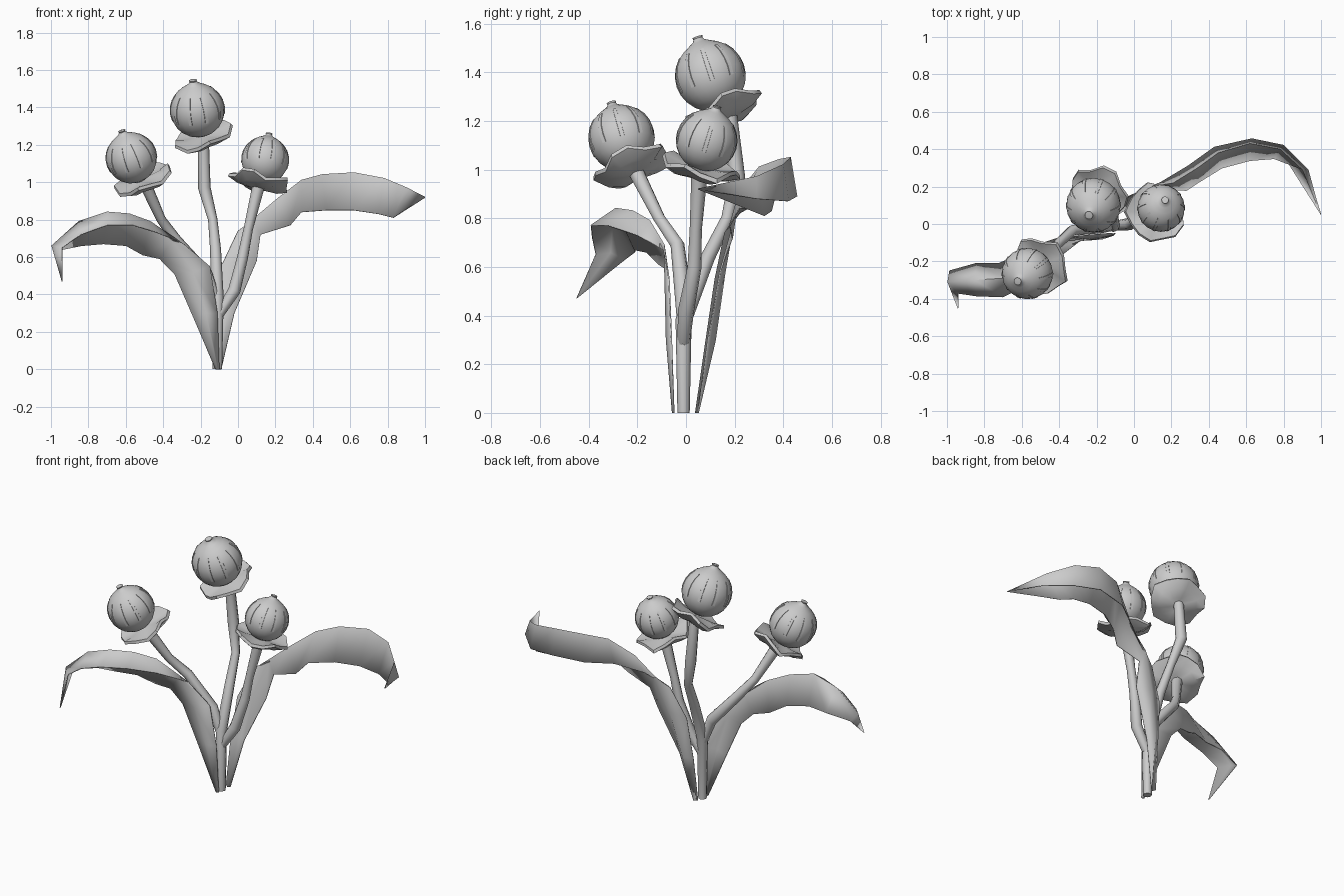
import bpy, bmesh, math
from math import sin, cos, pi
from mathutils import Vector

if "Cube" in bpy.data.objects:
    bpy.data.objects.remove(bpy.data.objects["Cube"])


def mesh_object(name, verts, faces, angle=40):
    me = bpy.data.meshes.new(name)
    me.from_pydata([tuple(v) for v in verts], [], faces)
    bm = bmesh.new()
    bm.from_mesh(me)
    bmesh.ops.remove_doubles(bm, verts=bm.verts, dist=1e-5)
    bmesh.ops.recalc_face_normals(bm, faces=bm.faces)
    bm.to_mesh(me)
    bm.free()
    ob = bpy.data.objects.new(name, me)
    bpy.context.collection.objects.link(ob)
    bpy.ops.object.select_all(action='DESELECT')
    ob.select_set(True)
    bpy.context.view_layer.objects.active = ob
    bpy.ops.object.shade_smooth_by_angle(angle=math.radians(angle))
    return ob


def grid_faces(rows, cols, closed=False):
    n = cols if closed else cols - 1
    return [(i * cols + j, i * cols + (j + 1) % cols, (i + 1) * cols + (j + 1) % cols, (i + 1) * cols + j)
            for i in range(rows - 1) for j in range(n)]


def place(ob, centre, axis):
    ob.location = centre
    ob.rotation_mode = 'QUATERNION'
    ob.rotation_quaternion = Vector((0, 0, 1)).rotation_difference(Vector(axis).normalized())


# Round seed pod with a pinched tip and fine raised ribs
def pod(name, centre, axis, r):
    n = 20
    prof = [(r * sin(a), -r * cos(a)) for a in [pi * k / 12 for k in range(11)]]
    prof += [(r * .29, r * .98), (r * .17, r * 1.05), (r * .13, r * 1.12), (r * .15, r * 1.17), (0, r * 1.19)]
    verts = [(p * cos(2 * pi * j / n), p * sin(2 * pi * j / n), h) for p, h in prof for j in range(n)]
    place(mesh_object(name, verts, grid_faces(len(prof), n, True)), centre, axis)
    verts, faces = [], []
    for k in range(10):
        base = len(verts)
        for i in range(5):
            lat = math.radians(-15 + 15 * i)
            for da, s in ((-.07, .98), (-.06, 1.014), (.06, 1.014), (.07, .98)):
                a = 2 * pi * k / 10 + da
                verts.append((r * s * cos(lat) * cos(a), r * s * cos(lat) * sin(a), r * s * sin(lat)))
        faces += [tuple(base + v for v in f) for f in grid_faces(5, 4)]
    place(mesh_object(name + "_ribs", verts, faces), centre, axis)


# Ruffled collar under each pod
def collar(name, centre, axis, phase):
    n, verts = 14, []
    prof = [(0, -.035), (.05, -.035), (.11, -.025), (.16, .005), (.155, .022), (.1, .012), (0, .01)]
    for p, h in prof:
        w = (p / .16) ** 2
        for j in range(n):
            a = 2 * pi * j / n
            rr = p * (1 + .08 * w * cos(5 * a + phase))
            verts.append((rr * cos(a), rr * sin(a), h + .02 * w * sin(4 * a + phase)))
    place(mesh_object(name, verts, grid_faces(len(prof), n, True)), centre, axis)


# Stem as a bevelled path, converted to mesh
def stem(name, pts):
    cu = bpy.data.curves.new(name, 'CURVE')
    cu.dimensions = '3D'
    cu.bevel_depth, cu.bevel_resolution, cu.use_fill_caps = .028, 2, True
    sp = cu.splines.new('POLY')
    sp.points.add(len(pts) - 1)
    for i, p in enumerate(pts):
        sp.points[i].co = (*p, 1)
        sp.points[i].radius = (.9, 1.2, 1.05)[i % 3]
    ob = bpy.data.objects.new(name, cu)
    bpy.context.collection.objects.link(ob)
    bpy.ops.object.select_all(action='DESELECT')
    ob.select_set(True)
    bpy.context.view_layer.objects.active = ob
    bpy.ops.object.convert(target='MESH')
    bpy.ops.object.shade_smooth_by_angle(angle=math.radians(50))


# Arched leaf lofted through three rails: front edge, midrib, back edge
def leaf(name, front, mid, back):
    verts = [p for row in zip(front, mid, back) for p in row]
    ob = mesh_object(name, verts, grid_faces(len(front), 3), 80)
    m = ob.modifiers.new("thickness", 'SOLIDIFY')
    m.thickness, m.offset = .006, 0


# Flower heads
pod("centre_pod", (-.217, .10, 1.385), (-.025, -.055, .165), .146)
collar("centre_collar", (-.187, .165, 1.24), (-.3, -.42, .9), .5)
pod("left_pod", (-.57, -.265, 1.13), (-.05, -.04, .14), .137)
collar("left_collar", (-.5, -.22, 1.01), (-.4, -.38, .9), 2)
pod("right_pod", (.145, .085, 1.12), (.02, .04, .13), .127)
collar("right_collar", (.115, .06, 1.0), (.2, .2, .95), 3.5)

# Stems
stem("centre_stem", [(-.11, -.01, 0), (-.11, -.01, .38), (-.12, .09, .64), (-.135, .17, .8),
                     (-.18, .21, .97), (-.185, .18, 1.23)])
stem("left_stem", [(-.11, -.01, .35), (-.17, -.015, .51), (-.33, -.035, .69), (-.41, -.11, .8), (-.5, -.21, 1.0)])
stem("right_stem", [(-.11, -.01, .28), (-.02, 0, .42), (.025, .035, .6), (.055, .04, .75), (.11, .055, .98)])

# Leaves
leaf("left_leaf",
     [(-.1, -.05, 0), (-.11, -.06, .3), (-.15, -.07, .55), (-.29, -.09, .67), (-.43, -.2, .73),
      (-.56, -.32, .77), (-.7, -.39, .77), (-.84, -.385, .72), (-.94, -.37, .65), (-.94, -.45, .47)],
     [(-.11, -.055, 0), (-.17, -.08, .3), (-.24, -.085, .52), (-.35, -.09, .69), (-.47, -.15, .79),
      (-.58, -.22, .83), (-.7, -.29, .84), (-.85, -.3, .79), (-.995, -.31, .66), (-.94, -.45, .47)],
     [(-.12, -.05, 0), (-.24, -.06, .28), (-.34, -.07, .51), (-.42, -.08, .59), (-.51, -.11, .61),
      (-.6, -.16, .66), (-.72, -.21, .67), (-.84, -.21, .66), (-.985, -.25, .63), (-.94, -.45, .47)])
leaf("right_leaf",
     [(-.09, .05, 0), (-.02, .09, .3), (.1, .14, .58), (.12, .19, .72), (.28, .18, .77), (.34, .22, .84),
      (.47, .3, .85), (.62, .34, .85), (.75, .35, .83), (.83, .32, .81), (1, .05, .92)],
     [(-.1, .04, 0), (-.06, .12, .3), (0, .16, .58), (.08, .2, .8), (.21, .22, .91), (.34, .3, 1.01),
      (.45, .38, 1.04), (.62, .43, 1.05), (.78, .4, 1.02), (.9, .29, .97), (1, .05, .92)],
     [(-.12, .05, .01), (-.11, .08, .28), (-.09, .12, .55), (0, .16, .74), (.14, .22, .82), (.29, .31, .87),
      (.43, .41, .88), (.63, .455, .89), (.8, .42, .87), (.93, .29, .88), (1, .05, .92)])
